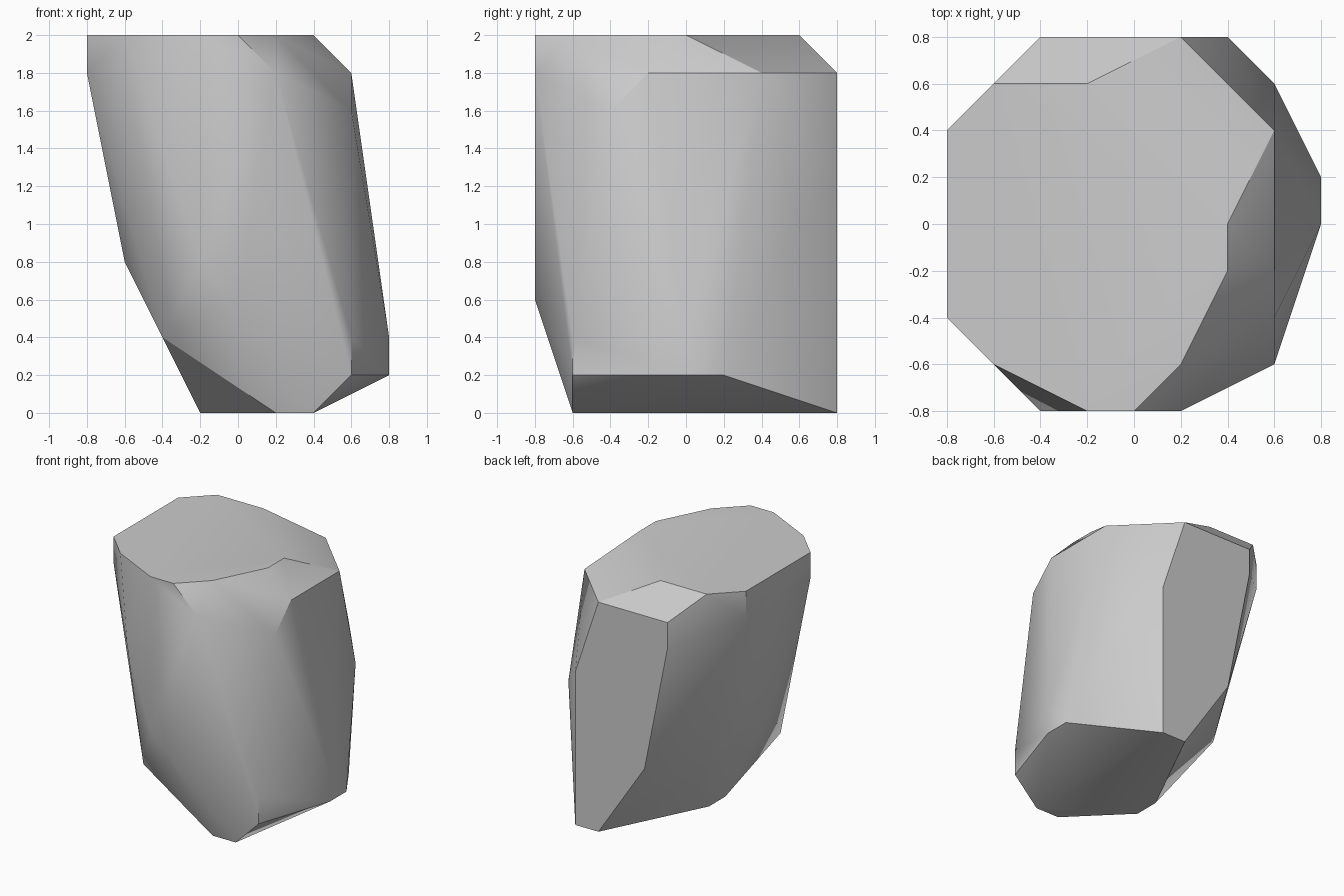
import bpy
import bmesh
import math

GRID = 0.2  # every corner of the stone sits on this spacing

# Corner rings as (height, [(x, y), ...]) in grid steps, from base to top
RINGS = [
    (0, [(1, 4), (2, 4), (2, -3), (1, -3), (-1, -1), (-1, 0)]),
    (1, [(4, 1), (4, 0), (3, -3)]),
    (2, [(4, 0), (3, -3), (-2, -3), (-2, 2)]),
    (3, [(-1, 4), (0, -4)]),
    (4, [(-3, 1), (-3, -1), (-1, -4)]),
    (5, [(3, 3)]),
    (6, [(2, 4)]),
    (7, [(-2, -4)]),
    (8, [(-2, 4), (3, -2)]),
    (9, [(-2, 4), (1, 4), (3, 2), (3, -1), (1, -4), (-4, -2), (-4, 2)]),
    (10, [(-4, 2), (-4, -2), (-3, -3), (-1, -4), (0, -4), (1, -3),
          (2, -1), (2, 0), (-1, 3), (-3, 3)]),
]


def make_material(name, colour):
    """Create a plain single-colour material."""
    mat = bpy.data.materials.new(name)
    mat.use_nodes = True
    mat.diffuse_color = colour
    shader = next(n for n in mat.node_tree.nodes if n.type == 'BSDF_PRINCIPLED')
    shader.inputs["Base Color"].default_value = colour
    shader.inputs["Roughness"].default_value = 0.8
    return mat


def build_stone(name, rings, material):
    """Wrap a tight convex skin around the corner rings."""
    bm = bmesh.new()
    for height, corners in rings:
        for x, y in corners:
            bm.verts.new((x * GRID, y * GRID, height * GRID))
    bmesh.ops.convex_hull(bm, input=bm.verts[:])

    # Remove corners left inside the skin and merge flat facets
    loose = [v for v in bm.verts if not v.link_faces]
    bmesh.ops.delete(bm, geom=loose, context='VERTS')
    bmesh.ops.dissolve_limit(bm, angle_limit=math.radians(0.5),
                             verts=bm.verts[:], edges=bm.edges[:])
    bmesh.ops.recalc_face_normals(bm, faces=bm.faces[:])

    mesh = bpy.data.meshes.new(name)
    bm.to_mesh(mesh)
    bm.free()
    mesh.materials.append(material)
    stone = bpy.data.objects.new(name, mesh)
    bpy.context.collection.objects.link(stone)
    return stone


# Remove the default object
default_cube = bpy.data.objects.get("Cube")
if default_cube:
    bpy.data.objects.remove(default_cube, do_unlink=True)

# Leaning stone block
grey = make_material("stone_grey", (0.6, 0.6, 0.6, 1.0))
stone = build_stone("stone_block", RINGS, grey)

# Soften shallow ridges and keep the steep ones crisp
bpy.ops.object.select_all(action='DESELECT')
stone.select_set(True)
bpy.context.view_layer.objects.active = stone
bpy.ops.object.shade_smooth_by_angle(angle=math.radians(30))
